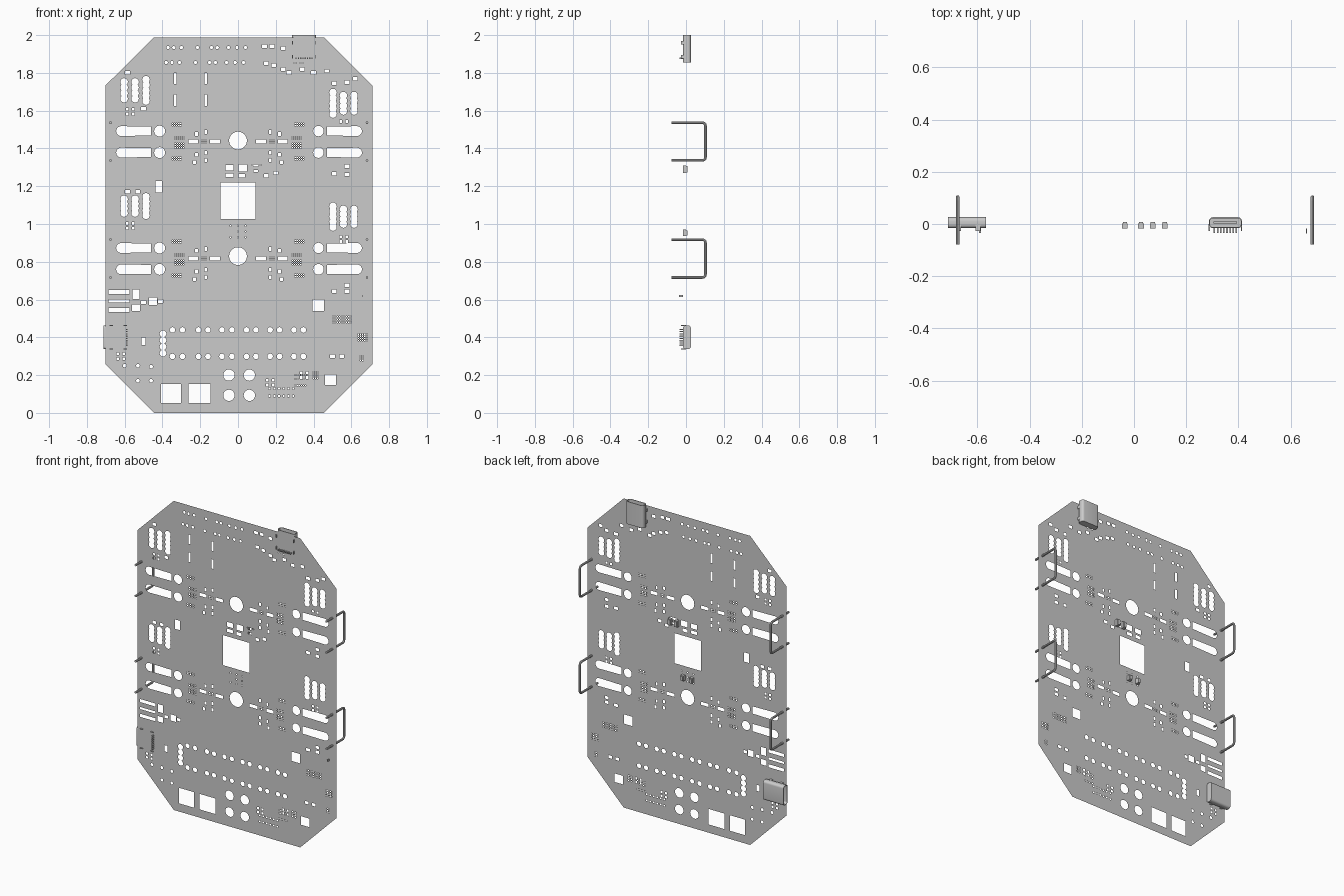
import bpy, bmesh
from math import sin, cos, pi, asin, radians

if "Cube" in bpy.data.objects:
    bpy.data.objects.remove(bpy.data.objects["Cube"])

PLATE_Y = -0.017
loops, boxes = [], []


def hole(pts):
    # keep holes separate so the flat fill stays clean
    xs, zs = [p[0] for p in pts], [p[1] for p in pts]
    b = (min(xs), max(xs), min(zs), max(zs))
    g = 0.001
    for o in boxes:
        if b[0] < o[1] + g and b[1] > o[0] - g and b[2] < o[3] + g and b[3] > o[2] - g:
            return
    boxes.append(b)
    loops.append(pts)


def rect(x, z, w, h):
    hole([(x - w / 2, z - h / 2), (x + w / 2, z - h / 2), (x + w / 2, z + h / 2), (x - w / 2, z + h / 2)])


def disc(x, z, r, n=20):
    hole([(x + r * cos(2 * pi * i / n), z + r * sin(2 * pi * i / n)) for i in range(n)])


def grid(x, z, nx, nz, dx=0.011, dz=0.011, s=0.006):
    for i in range(nx):
        for j in range(nz):
            rect(x + (i - (nx - 1) / 2) * dx, z + (j - (nz - 1) / 2) * dz, s, s)


def slot(inner, outer, z, r=0.026):
    # square inner end, round outer end
    d = 1 if outer > inner else -1
    arc = [(outer - d * r + d * r * cos(radians(a)), z + r * sin(radians(a))) for a in range(-90, 91, 15)]
    hole([(inner, z + r * 0.9), (inner, z - r * 0.9)] + arc)


def chain(x, top, bot, n, r=0.02):
    # beaded column of overlapping round holes
    p = (top - bot - 2 * r) / (n - 1)
    lim = asin(min(1, p / 2 / r))
    right = []
    for i in range(n):
        a0 = -1.45 if i == 0 else -lim
        a1 = 1.45 if i == n - 1 else lim
        steps = range(1 if i else 0, 7)
        right += [(r * cos(a0 + (a1 - a0) * k / 6), bot + r + i * p + r * sin(a0 + (a1 - a0) * k / 6)) for k in steps]
    hole([(x + u, z) for u, z in right] + [(x - u, z) for u, z in reversed(right)])


# large openings
rect(0, 1.122, 0.187, 0.193)
for z in (1.442, 0.83):
    disc(0, z, 0.047, 32)
for z in (1.492, 1.378, 0.873, 0.76):
    slot(-0.46, -0.645, z)
    slot(0.47, 0.656, z)
    disc(-0.415, z, 0.029)
    disc(0.426, z, 0.028)

# beaded columns
for i, x in enumerate((-0.603, -0.545, -0.487)):
    e = 0.012 * (i == 2)
    chain(x, 1.772 + e, 1.643 - e, 4 + (i == 2))
    chain(x, 1.152 + e, 1.038 - e, 4 + (i == 2))
for i, x in enumerate((0.503, 0.558, 0.614)):
    e = 0.016 * (i == 0)
    chain(x, 1.70 + e, 1.578 - e, 4 + (i == 0))
    chain(x, 1.098 + e, 0.98 - e, 4 + (i == 0))
chain(-0.397, 0.437, 0.298, 4, 0.018)

# rows of round holes
for x in (-0.347, -0.294, -0.209, -0.159, -0.085, -0.032, 0.045, 0.095, 0.17, 0.22, 0.296, 0.346):
    disc(x, 0.439, 0.015, 12)
    disc(x, 0.299, 0.015, 12)
for x in (-0.37, -0.34, -0.3, -0.215, -0.14, -0.11, -0.05, -0.005, 0.04):
    disc(x, 1.934, 0.009, 10)
    disc(x - 0.01, 1.855, 0.009, 10)
for x, z in ((-0.6, 0.25), (-0.53, 0.25), (-0.53, 0.17), (-0.46, 0.17), (-0.46, 0.245)):
    disc(x, z, 0.01, 10)

# lower edge openings
rect(-0.354, 0.103, 0.107, 0.1)
rect(-0.204, 0.103, 0.115, 0.1)
for x in (-0.048, 0.06):
    for z in (0.093, 0.2):
        disc(x, z, 0.03)

# medium component cutouts
for x, z, w, h in ((0.49, .175, .06, .055), (.424, .57, .06, .06), (-.42, 1.198, .036, .06), (-.45, .59, .04, .04),
                   (-.54, .627, .035, .05), (-.54, .557, .04, .035), (-.63, .64, .11, .02), (-.63, .592, .11, .014),
                   (-.63, .545, .11, .02), (-.5, .38, .02, .04), (.025, 1.297, .045, .036), (-.045, 1.297, .045, .03),
                   (-.045, 1.258, .04, .02), (.02, 1.255, .036, .02), (.1, 1.31, .05, .012), (.1, 1.28, .05, .012)):
    rect(x, z, w, h)
for x in (-0.333, -0.17):
    rect(x, 1.77, 0.014, 0.06)
    rect(x, 1.655, 0.014, 0.06)

# driver pads and via fields, repeated on both sides and both rows
for z in (1.437, 0.818):
    for s in (-1, 1):
        rect(s * 0.122, z, 0.055, 0.02)
        rect(s * 0.238, z, 0.05, 0.02)
        grid(s * 0.31, z + 0.018, 5, 2)
        grid(s * 0.31, z - 0.022, 5, 3)
        grid(s * 0.325, z + 0.09, 5, 2)
        grid(s * 0.325, z - 0.09, 5, 2)
        grid(s * 0.18, z, 3, 2)
        for dx, dz in ((.17, .05), (.22, .04), (.17, -.06), (.22, -.07), (.23, -.11), (.17, -.1)):
            rect(s * dx, z + dz, 0.014, 0.02)

# small pads
for x, z in ((.14, 1.94), (.18, 1.94), (.24, 1.93), (.15, 1.85), (.19, 1.84), (.24, 1.82), (.27, 1.80), (.34, 1.82),
             (.40, 1.80), (.47, 1.81), (.51, 1.745), (.577, 1.75), (.62, 1.77), (-.585, 1.80), (-.5, 1.61),
             (-.585, 1.17), (-.53, 1.17), (.577, 1.305), (.577, 1.262), (.51, 1.267), (.577, .675), (.577, .645),
             (.51, .643), (.5, .3), (.55, .3), (.15, 1.255), (.2, 1.27), (.21, 1.31), (-.5, .585), (-.41, .59)):
    rect(x, z, 0.025, 0.018)
for x, z in ((-.57, 1.595), (-.57, .99), (.56, 1.53), (.56, .92), (.32, 1.87), (.17, .16), (.35, .2), (-.62, .3)):
    grid(x, z, 2, 2, 0.032, 0.025, 0.014)
grid(0.55, 0.495, 9, 3, 0.012, 0.015)
grid(0.66, 0.40, 5, 4)
grid(0.33, 0.19, 6, 2, 0.011, 0.022)
grid(0.33, 0.145, 6, 1)
grid(0.41, 0.2, 3, 4)
grid(0.655, 0.29, 2, 3)
grid(0.23, 0.11, 6, 2, 0.025, 0.04, 0.01)
grid(0, 0.96, 3, 3, 0.04, 0.03, 0.007)

# flat board: outline plus holes, filled as one sheet
outline = [(-0.445, 0), (0.455, 0), (0.712, 0.257), (0.712, 1.733), (0.455, 1.988), (-0.445, 1.988), (-0.702, 1.733), (-0.702, 0.257)]
cu = bpy.data.curves.new("board", 'CURVE')
cu.dimensions = '2D'
cu.fill_mode = 'BOTH'
for pts in [outline] + loops:
    sp = cu.splines.new('POLY')
    sp.points.add(len(pts) - 1)
    for p, (x, z) in zip(sp.points, pts):
        p.co = (x, z, 0, 1)
    sp.use_cyclic_u = True
board = bpy.data.objects.new("board", cu)
bpy.context.collection.objects.link(board)
board.rotation_euler = (pi / 2, 0, 0)
board.location.y = PLATE_Y


def to_mesh(ob):
    bpy.ops.object.select_all(action='DESELECT')
    bpy.context.view_layer.objects.active = ob
    ob.select_set(True)
    bpy.ops.object.convert(target='MESH')


to_mesh(board)


# wire handles: round bar bent into a U behind the board
def handle(name, x, z0, z1, back=0.103, front=-0.078, c=0.016):
    cv = bpy.data.curves.new(name, 'CURVE')
    cv.dimensions = '3D'
    cv.bevel_depth = 0.007
    cv.bevel_resolution = 2
    cv.use_fill_caps = True
    arc = [radians(a) for a in range(0, 91, 15)]
    pts = [(front, z0)] + [(back - c + c * sin(a), z0 + c - c * cos(a)) for a in arc]
    pts += [(back - c + c * cos(a), z1 - c + c * sin(a)) for a in arc] + [(front, z1)]
    sp = cv.splines.new('POLY')
    sp.points.add(len(pts) - 1)
    for p, (y, z) in zip(sp.points, pts):
        p.co = (x, y, z, 1)
    ob = bpy.data.objects.new(name, cv)
    bpy.context.collection.objects.link(ob)
    to_mesh(ob)
    bpy.ops.object.shade_smooth_by_angle()


for side, x in (("left", -0.675), ("right", 0.683)):
    handle("upper_handle_" + side, x, 1.337, 1.536)
    handle("lower_handle_" + side, x, 0.717, 0.917)


def add_box(bm, lo, hi):
    vs = bmesh.ops.create_cube(bm, size=1)['verts']
    for v in vs:
        v.co = [(a + b) / 2 + c * (b - a) for a, b, c in zip(lo, hi, v.co)]


def finish(name, bm):
    me = bpy.data.meshes.new(name)
    bm.to_mesh(me)
    bm.free()
    ob = bpy.data.objects.new(name, me)
    bpy.context.collection.objects.link(ob)
    return ob


# chip blocks on the back
for i, (x, z, h) in enumerate(((-0.035, 0.953, 0.034), (0.027, 0.953, 0.034), (0.072, 1.29, 0.042), (0.118, 1.29, 0.042))):
    bm = bmesh.new()
    add_box(bm, (x - 0.011, PLATE_Y, z - h / 2), (x + 0.011, 0.001, z + h / 2))
    add_box(bm, (x - 0.008, 0.001, z - h / 2 + 0.004), (x + 0.008, 0.007, z + h / 2 - 0.004))
    finish("chip_block_%d" % i, bm)
bm = bmesh.new()
add_box(bm, (0.659, -0.036, 0.614), (0.663, PLATE_Y, 0.625))
finish("small_pin", bm)


# sockets: rounded shell open at the top, tongue inside, legs through the board
def socket(name):
    bm = bmesh.new()

    def ring(z, inset):
        hw, y0, y1, r = 0.063 - inset, PLATE_Y + 0.001 + inset, 0.026 - inset, 0.015 - inset
        out = []
        for q, (sx, cy) in enumerate(((1, y1 - r), (-1, y1 - r), (-1, y0 + r), (1, y0 + r))):
            for k in range(6):
                a = q * pi / 2 + k * pi / 10
                out.append(bm.verts.new((sx * (hw - r) + r * cos(a), cy + r * sin(a), z)))
        return out
    rings = [ring(-0.145, 0), ring(0, 0), ring(0, 0.004), ring(-0.13, 0.004)]
    for a, b in zip(rings, rings[1:]):
        for i in range(len(a)):
            j = (i + 1) % len(a)
            bm.faces.new((a[i], a[j], b[j], b[i]))
    bm.faces.new(rings[0][::-1])
    bm.faces.new(rings[3])
    add_box(bm, (-0.045, 0.001, -0.13), (0.045, 0.009, -0.02))
    for s in (-1, 1):
        for z in (-0.04, -0.115):
            add_box(bm, (s * 0.062 - 0.002, -0.026, z - 0.009), (s * 0.062 + 0.002, 0.0, z + 0.009))
    for i in range(8):
        x = -0.042 + i * 0.012
        add_box(bm, (x - 0.003, -0.034, -0.127), (x + 0.003, -0.015, -0.119))
    ob = finish(name, bm)
    bpy.ops.object.select_all(action='DESELECT')
    bpy.context.view_layer.objects.active = ob
    ob.select_set(True)
    bpy.ops.object.shade_smooth_by_angle()
    return ob


socket("top_socket").location = (0.35, 0, 2.0)
side = socket("side_socket")
side.location = (-0.712, 0, 0.40)
side.rotation_euler = (0, -pi / 2, 0)
